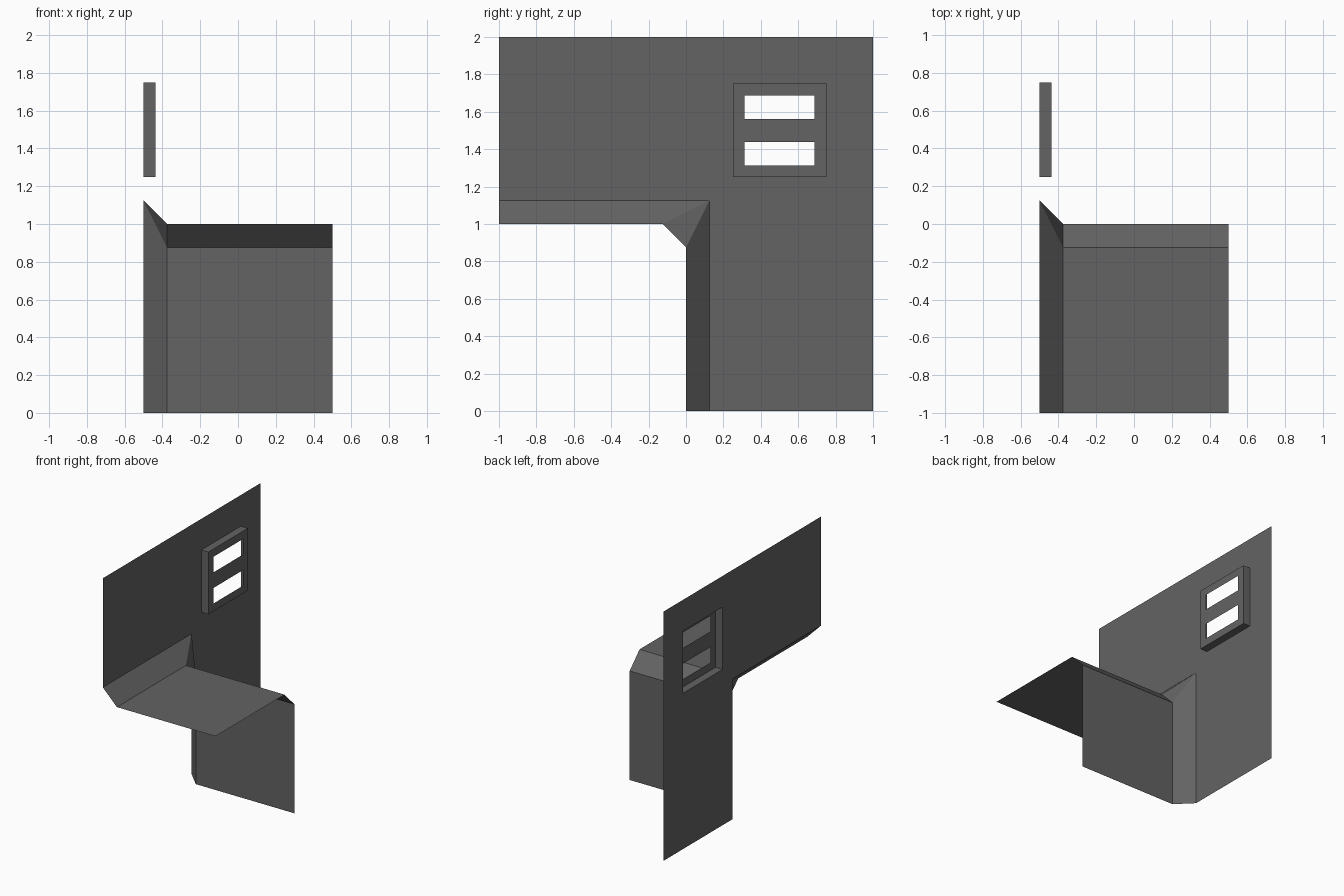
import bpy, bmesh

if "Cube" in bpy.data.objects:
    bpy.data.objects.remove(bpy.data.objects["Cube"])

grey = bpy.data.materials.new("dark grey")
grey.diffuse_color = (0.125, 0.125, 0.125, 1)
grey.use_nodes = True
grey.node_tree.nodes["Principled BSDF"].inputs["Base Color"].default_value = grey.diffuse_color


def finish(name, bm):
    me = bpy.data.meshes.new(name)
    bm.to_mesh(me)
    bm.free()
    me.materials.append(grey)
    ob = bpy.data.objects.new(name, me)
    bpy.context.collection.objects.link(ob)


def rect(y0, y1, z0, z1):
    return [(y0, z0), (y1, z0), (y1, z1), (y0, z1)]


def sheet(name, x, outline, holes):
    """Flat panel in the yz plane, facing +x, with openings."""
    bm = bmesh.new()
    edges = []
    for loop in [outline] + holes:
        vs = [bm.verts.new((x, y, z)) for y, z in loop]
        edges += [bm.edges.new((vs[i - 1], vs[i])) for i in range(len(vs))]
    bmesh.ops.triangle_fill(bm, edges=edges, use_beauty=True, normal=(1, 0, 0))
    for f in bm.faces:
        f.normal_update()
        if f.normal.x < 0:
            f.normal_flip()
    finish(name, bm)


def loft(name, rows, closed=False):
    """Faces between successive rows of points; repeated points collapse."""
    bm = bmesh.new()
    cache = {}
    for a, b in zip(rows, rows[1:]):
        n = len(a)
        for i in range(n if closed else n - 1):
            j = (i + 1) % n
            pts = list(dict.fromkeys([a[i], b[i], b[j], a[j]]))
            vs = [cache.setdefault(p, None) or cache.update({p: bm.verts.new(p)})
                  or cache[p] for p in pts]
            bm.faces.new(vs)
    finish(name, bm)


# Side wall: L shape with the window opening
W = -0.5
FRONT = -0.4375
window = rect(0.25, 0.75, 1.25, 1.75)
sheet("side_wall", W,
      [(-1, 1.125), (0.125, 1.125), (0.125, 0), (1, 0), (1, 2), (-1, 2)], [window])

# Ledge: folded top and drop, with a sloped strip joining the wall
profile = [(-1, 1), (-0.125, 1), (0, 0.875), (0, 0)]
wall_edge = [(-1, 1.125), (0.125, 1.125), (0.125, 1.125), (0.125, 0)]
loft("ledge", [[(x, y, z) for y, z in row] for x, row in
               ((W, wall_edge), (-0.375, profile), (0.5, profile))])

# Window frame: raised rim and a face with two slots
loft("window_rim", [[(x, y, z) for y, z in window] for x in (FRONT, W)], closed=True)
sheet("window_face", FRONT, window,
      [rect(0.3125, 0.6875, z, z + 0.125) for z in (1.3125, 1.5625)])
